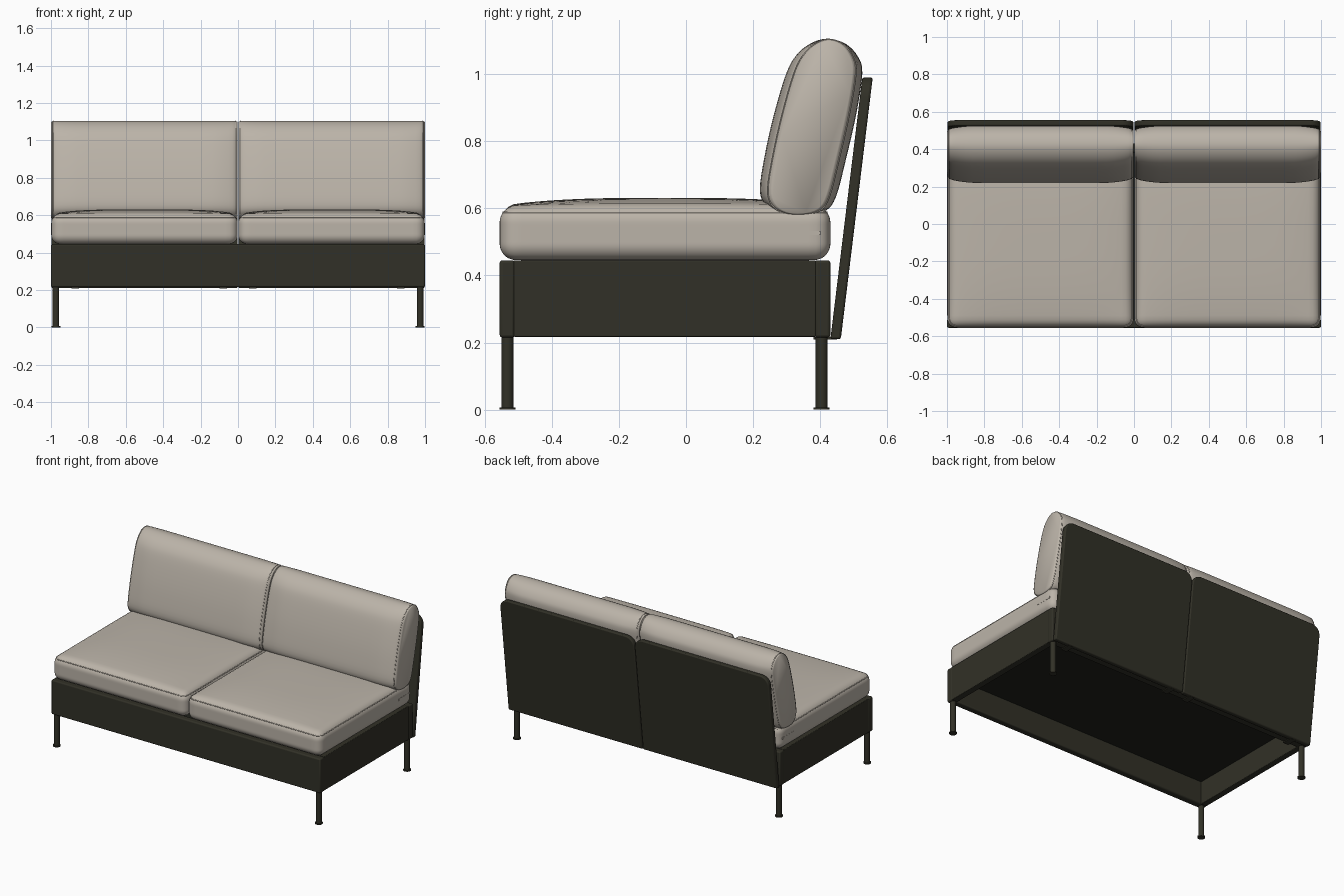
import bpy, bmesh, math
from mathutils import Vector

if "Cube" in bpy.data.objects:
    bpy.data.objects.remove(bpy.data.objects["Cube"])


def material(name, rgb):
    m = bpy.data.materials.new(name)
    m.diffuse_color = (*rgb, 1)
    m.use_nodes = True
    m.node_tree.nodes["Principled BSDF"].inputs["Base Color"].default_value = m.diffuse_color
    return m


FABRIC = material("warm grey fabric", (0.50, 0.455, 0.395))
DARK = material("dark olive frame", (0.031, 0.030, 0.020))
BLACK = material("black underside", (0.014, 0.015, 0.011))


def finish(bm, name, mat, bevel=0.0, angle=40):
    bmesh.ops.recalc_face_normals(bm, faces=bm.faces[:])
    me = bpy.data.meshes.new(name)
    bm.to_mesh(me)
    bm.free()
    me.materials.append(mat)
    ob = bpy.data.objects.new(name, me)
    bpy.context.collection.objects.link(ob)
    if bevel:
        mod = ob.modifiers.new("bevel", 'BEVEL')
        mod.width, mod.segments = bevel, 3
    bpy.ops.object.select_all(action='DESELECT')
    ob.select_set(True)
    bpy.context.view_layer.objects.active = ob
    bpy.ops.object.shade_smooth_by_angle(angle=math.radians(angle))
    return ob


def box(name, lo, hi, mat, bevel=0.0):
    bm = bmesh.new()
    bmesh.ops.create_cube(bm, size=1)
    for v in bm.verts:
        v.co = Vector([(a + b) / 2 + c * (b - a) for a, b, c in zip(lo, hi, v.co)])
    return finish(bm, name, mat, bevel)


def cylinder(bm, x, y, z0, z1, r):
    res = bmesh.ops.create_cone(bm, cap_ends=True, segments=24, radius1=r, radius2=r, depth=z1 - z0)
    bmesh.ops.translate(bm, verts=res["verts"], vec=(x, y, (z0 + z1) / 2))


def piping(name, points, r=0.003):
    cu = bpy.data.curves.new(name, 'CURVE')
    cu.dimensions, cu.bevel_depth, cu.bevel_resolution = '3D', r, 1
    sp = cu.splines.new('POLY')
    sp.points.add(len(points) - 1)
    for p, q in zip(sp.points, points):
        p.co = (*q, 1)
    sp.use_cyclic_u = True
    cu.materials.append(FABRIC)
    ob = bpy.data.objects.new(name, cu)
    bpy.context.collection.objects.link(ob)


def rounded_rect(cx, cy, hx, hy, r, n=6):
    pts = []
    for k, (sx, sy) in enumerate([(1, 1), (-1, 1), (-1, -1), (1, -1)]):
        for i in range(n + 1):
            a = math.pi / 2 * (k + i / n)
            pts.append((cx + sx * (hx - r) + r * math.cos(a), cy + sy * (hy - r) + r * math.sin(a)))
    return pts


# frame: four rails around a raised deck
box("front_rail", (-1, -0.555, 0.215), (1, -0.51, 0.445), DARK, 0.008)
box("back_rail", (-1, 0.383, 0.215), (1, 0.43, 0.445), DARK, 0.008)
for s, side in ((-1, "left"), (1, "right")):
    xs = sorted((s * 0.955, s * 0.998))
    box(side + "_rail", (xs[0], -0.514, 0.217), (xs[1], 0.387, 0.445), DARK, 0.004)
box("deck", (-0.96, -0.515, 0.37), (0.96, 0.39, 0.438), BLACK)

# legs with flared foot pads
for s, side in ((-1, "left"), (1, "right")):
    for y, end in ((-0.532, "front"), (0.404, "back")):
        bm = bmesh.new()
        cylinder(bm, s * 0.974, y, 0.004, 0.38, 0.018)
        cylinder(bm, s * 0.974, y, 0, 0.007, 0.024)
        finish(bm, f"{end}_{side}_leg", DARK)

    # brackets joining the backrest to the frame
    for x in (0.08, 0.87):
        box(f"{side}_bracket", (s * x - 0.02, 0.38, 0.209), (s * x + 0.02, 0.45, 0.217), DARK)

# leaning back panels with rounded top corners
Z0, Z1, LEAN = 0.21, 0.99, 0.122
for s, side in ((-1, "left"), (1, "right")):
    bm = bmesh.new()
    top = [p for p in rounded_rect(s * 0.5, 0, 0.498, Z1, 0.06) if p[1] > 0]
    outline = top + [(s * 0.5 - 0.498, Z0), (s * 0.5 + 0.498, Z0)]
    f = bm.faces.new([bm.verts.new((x, 0.430 + (z - Z0) * LEAN, z)) for x, z in outline])
    ext = bmesh.ops.extrude_face_region(bm, geom=[f])
    moved = [v for v in ext["geom"] if isinstance(v, bmesh.types.BMVert)]
    bmesh.ops.translate(bm, verts=moved, vec=(0, 0.031, 0))
    finish(bm, side + "_back_panel", DARK, 0.007)

# domed seat cushions
HALF, MID, R = Vector((0.4985, 0.4925, 0.081)), Vector((0, -0.0625, 0.526)), 0.05
for s, side in ((-1, "left"), (1, "right")):
    bm = bmesh.new()
    bmesh.ops.create_cube(bm, size=2)
    bmesh.ops.subdivide_edges(bm, edges=bm.edges[:], cuts=29, use_grid_fill=True)
    for v in bm.verts:
        # crowd the grid toward the edges, then round the box and add the crown
        u = Vector([math.sin(c * math.pi / 2) for c in v.co])
        p = Vector([a * h for a, h in zip(u, HALF)])
        core = Vector([max(-(h - R), min(h - R, c)) for c, h in zip(p, HALF)])
        d = p - core
        q = core + d.normalized() * R
        if q.z > 0:
            q.z += 0.024 * (q.z / HALF.z) * (1 - abs(u.x) ** 4) * (1 - abs(u.y) ** 3)
        v.co = q + MID + Vector((s * 0.5, 0, 0))
    finish(bm, side + "_seat_cushion", FABRIC, angle=60)
    for z, inset in ((0.588, 0.011), (0.469, 0.011)):
        loop = rounded_rect(s * 0.5, MID.y, HALF.x - inset, HALF.y - inset, 0.04)
        piping(side + "_seat_piping", [(x, y, z) for x, y in loop])
    xs = sorted((s * 0.994, s * 0.9995))
    box(side + "_zip_flap", (xs[0], 0.28, 0.52), (xs[1], 0.40, 0.532), FABRIC)

# plump back cushions, lofted sideways from a closed side profile (y, z)
PROFILE = [(0.285, 0.583), (0.238, 0.608), (0.22, 0.655), (0.235, 0.76), (0.262, 0.88),
           (0.298, 1.0), (0.328, 1.055), (0.37, 1.09), (0.42, 1.105), (0.475, 1.09),
           (0.513, 1.05), (0.525, 1.0), (0.507, 0.88), (0.475, 0.74), (0.447, 0.635),
           (0.415, 0.592), (0.35, 0.578)]


def smooth_loop(pts, n=4):
    out, m = [], len(pts)
    for i in range(m):
        a, b, c, d = (Vector(pts[(i + k) % m]) for k in (-1, 0, 1, 2))
        for j in range(n):
            t = j / n
            out.append(0.5 * (2 * b + (c - a) * t + (2 * a - 5 * b + 4 * c - d) * t * t
                              + (3 * b - a - 3 * c + d) * t ** 3))
    return out


LOOP = smooth_loop(PROFILE)


def section(x, cx):
    # the pillow gets thinner and a little shorter near its ends
    e = 0.5 - abs(x - cx)
    edge = math.sqrt(max(0, 1 - (1 - min(e / 0.03, 1)) ** 2))
    wide = 1 - (1 - min(e / 0.16, 1)) ** 2
    ky, kz = 0.66 + 0.16 * edge + 0.18 * wide, 0.962 + 0.038 * edge
    pts = []
    for y, z in LOOP:
        c = 0.345 + (z - 0.65) * 0.215
        pts.append((x, c + (y - c) * ky, 0.842 + (z - 0.842) * kz))
    return pts


STEPS = [0.0015, 0.004, 0.009, 0.017, 0.03, 0.05, 0.075, 0.105, 0.14, 0.2, 0.3, 0.4, 0.5]
STEPS += [1 - t for t in STEPS[-2::-1]]
for s, side in ((-1, "left"), (1, "right")):
    cx = s * 0.5
    bm = bmesh.new()
    rings = [[bm.verts.new(p) for p in section(cx - 0.5 + t, cx)] for t in STEPS]
    n = len(LOOP)
    for a, b in zip(rings, rings[1:]):
        for i in range(n):
            j = (i + 1) % n
            bm.faces.new((a[i], a[j], b[j], b[i]))
    bm.faces.new(rings[0])
    bm.faces.new(rings[-1])
    finish(bm, side + "_back_cushion", FABRIC, angle=60)
    for t in (0.012, 0.988):
        piping(side + "_back_piping", section(cx - 0.5 + t, cx), 0.0025)
